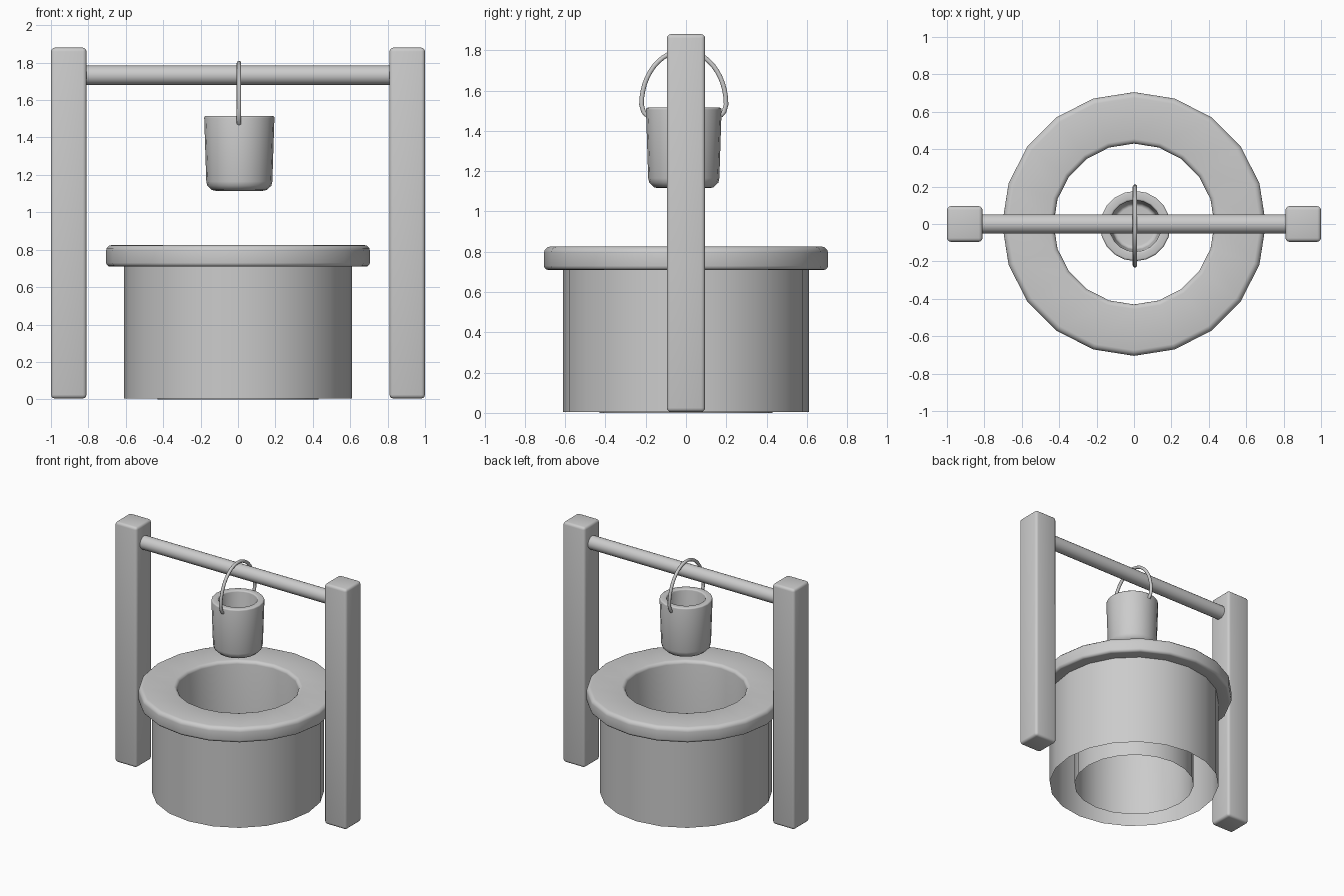
import bpy, bmesh, math
from mathutils import Vector, Matrix

if "Cube" in bpy.data.objects:
    bpy.data.objects.remove(bpy.data.objects["Cube"])


def finish(name, bm, angle=40):
    bmesh.ops.remove_doubles(bm, verts=bm.verts, dist=1e-5)
    bmesh.ops.recalc_face_normals(bm, faces=bm.faces)
    me = bpy.data.meshes.new(name)
    bm.to_mesh(me)
    bm.free()
    ob = bpy.data.objects.new(name, me)
    bpy.context.collection.objects.link(ob)
    bpy.ops.object.select_all(action='DESELECT')
    ob.select_set(True)
    bpy.context.view_layer.objects.active = ob
    bpy.ops.object.shade_smooth_by_angle(angle=math.radians(angle))
    return ob


def fillet(corners, steps=3):
    """Round a profile of (r, z, radius) corners with small curves."""
    out = []
    for i, (x, z, rad) in enumerate(corners):
        p = Vector((x, 0, z))
        if rad == 0:
            out.append(p)
            continue
        a = Vector((corners[i - 1][0], 0, corners[i - 1][1]))
        b = Vector((corners[i + 1][0], 0, corners[i + 1][1]))
        s = p + (a - p).normalized() * rad
        e = p + (b - p).normalized() * rad
        c = s + e - p
        for k in range(steps + 1):
            d = (s - c).lerp(e - c, k / steps)
            out.append(c + d.normalized() * rad)
    return out


def revolve(name, corners, sides, centre=(0, 0)):
    bm = bmesh.new()
    vs = [bm.verts.new(p) for p in fillet(corners)]
    es = [bm.edges.new(pair) for pair in zip(vs, vs[1:])]
    bmesh.ops.spin(bm, geom=vs + es, cent=(0, 0, 0), axis=(0, 0, 1),
                   angle=math.tau, steps=sides, use_duplicate=False)
    bmesh.ops.translate(bm, verts=bm.verts, vec=(*centre, 0))
    return finish(name, bm)


# Well wall with overhanging rim, open underneath
revolve("well_wall", [(0.61, 0.005, 0), (0.61, 0.71, 0), (0.705, 0.71, 0.02),
                      (0.705, 0.825, 0.03), (0.43, 0.825, 0.025), (0.43, 0, 0)], 20)

# Bucket, hollow
BX, BY = 0.007, -0.011
revolve("bucket", [(0, 1.115, 0), (0.175, 1.115, 0.05), (0.188, 1.515, 0.01),
                   (0.138, 1.515, 0.01), (0.125, 1.165, 0.02), (0, 1.165, 0)], 20, (BX, BY))

# Posts
for side, label in ((-1, "left"), (1, "right")):
    bm = bmesh.new()
    bmesh.ops.create_cube(bm, size=1)
    bmesh.ops.scale(bm, verts=bm.verts, vec=(0.19, 0.19, 1.875))
    bmesh.ops.translate(bm, verts=bm.verts, vec=(side * 0.905, 0, 0.9425))
    bmesh.ops.bevel(bm, geom=bm.edges[:], offset=0.02, segments=3, profile=0.5,
                    affect='EDGES')
    finish(label + "_post", bm)

# Cross beam
bm = bmesh.new()
bmesh.ops.create_cone(bm, cap_ends=True, segments=20, radius1=0.052, radius2=0.052, depth=1.64)
bmesh.ops.transform(bm, verts=bm.verts, matrix=Matrix.Translation((0, 0, 1.733))
                    @ Matrix.Rotation(math.pi / 2, 4, 'Y'))
finish("cross_beam", bm)

# Bucket handle: arched wire over the beam, ends turned in to the bucket
path = [(0.183, 1.475), (0.2, 1.495)]
path += [(0.21 * math.cos(math.pi * k / 24), 1.53 + 0.268 * math.sin(math.pi * k / 24))
         for k in range(25)]
path += [(-0.2, 1.495), (-0.183, 1.475)]
bm = bmesh.new()
rings = []
for i, (y, z) in enumerate(path):
    a, b = path[max(i - 1, 0)], path[min(i + 1, len(path) - 1)]
    t = Vector((0, b[0] - a[0], b[1] - a[1])).normalized()
    n = Vector((1, 0, 0)).cross(t)
    ring = []
    for k in range(10):
        u = math.tau * k / 10
        off = Vector((math.cos(u), 0, 0)) + n * math.sin(u)
        ring.append(bm.verts.new(Vector((BX - 0.002, BY + y, z)) + off * 0.012))
    rings.append(ring)
for r, s in zip(rings, rings[1:]):
    for k in range(10):
        bm.faces.new((r[k], r[(k + 1) % 10], s[(k + 1) % 10], s[k]))
bm.faces.new(rings[0])
bm.faces.new(rings[-1])
finish("bucket_handle", bm)
